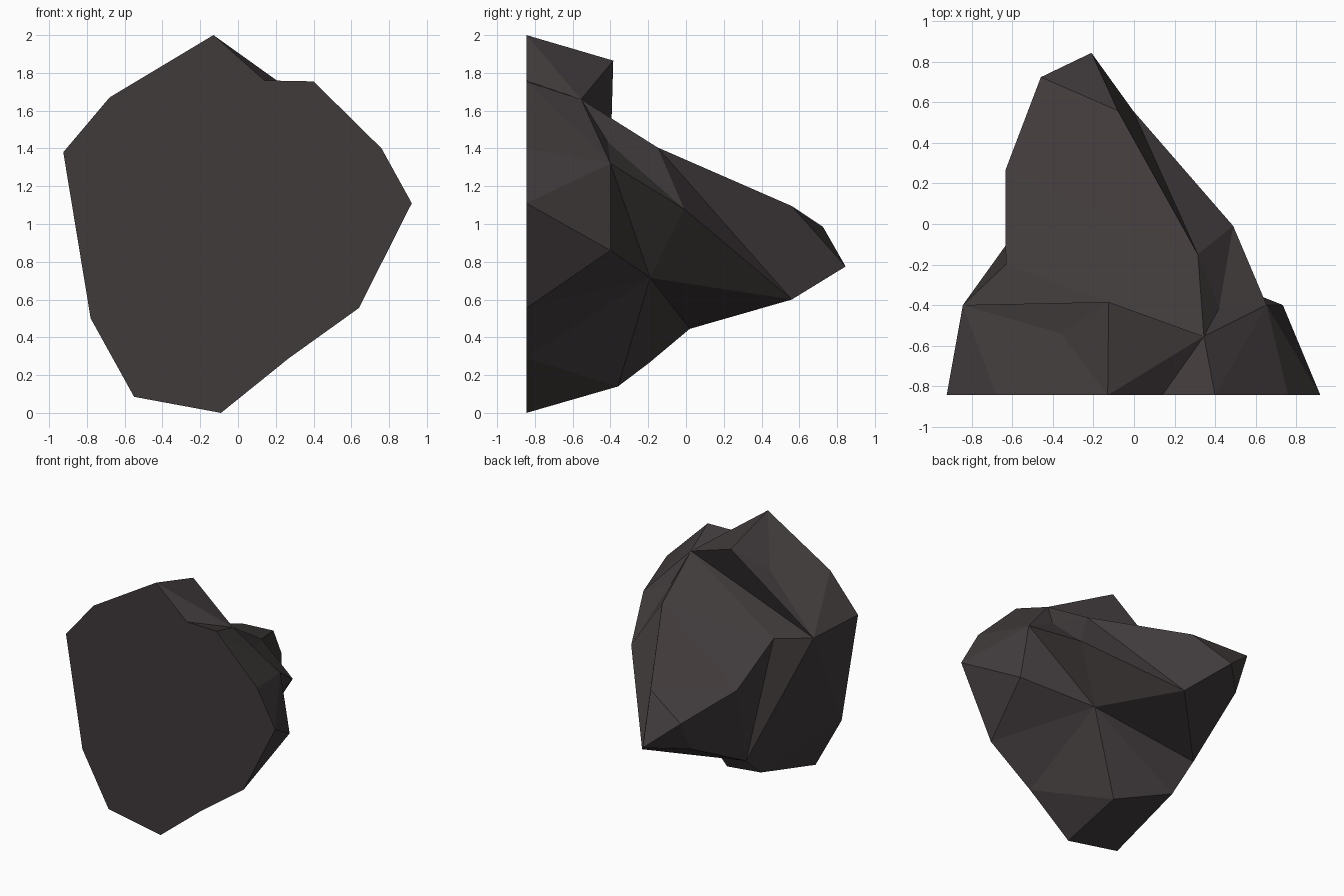
import bpy, bmesh

if "Cube" in bpy.data.objects:
    bpy.data.objects.remove(bpy.data.objects["Cube"])

# Outline of the flat cut face (x, z), clockwise from the top; named a..l
FRONT_Y = -0.845
outline = [(-.13, 2), (.14, 1.76), (.40, 1.755), (.76, 1.40), (.92, 1.11), (.64, .555),
           (.27, .29), (-.09, 0), (-.55, .085), (-.78, .5), (-.925, 1.38), (-.68, 1.67)]

# Main corners of the rough rock behind the cut face
corners = {
    'A': (-.125, -.385, 1.865), 'B': (.345, -.555, 1.66), 'V': (-.36, -.54, 1.705),
    'F': (-.845, -.4, 1.343), 'K': (-.633, -.2, 1.36), 'J': (-.635, .265, 1.125),
    'I': (-.46, .725, .985), 'H': (-.21, .845, .775), 'M': (-.08, .56, 1.095),
    'N': (.315, -.15, 1.405), 'G': (.42, -.415, 1.435), 'C': (.655, -.4, 1.32),
    'D': (.735, -.4, .86), 'O': (.49, -.01, 1.08), 'E': (.21, -.19, .715),
    'P': (-.005, .56, .6), 'Q': (-.11, -.36, .14), 'T': (-.524, -.195, .265),
    'S': (-.543, .02, .445), 'U': (-.46, .593, .735),
}

bm = bmesh.new()
v = {n: bm.verts.new(co) for n, co in corners.items()}
for n, (x, z) in zip("abcdefghijkl", outline):
    v[n] = bm.verts.new((x, FRONT_Y, z))


def fan(centre, ring):
    """Triangles from one corner across a run of neighbours."""
    for p, q in zip(ring, ring[1:]):
        bm.faces.new((v[centre], v[p], v[q]))


# Flat cut face
bm.faces.new([v[n] for n in "abcdefghijkl"])
# Crown and left shoulder
fan('V', "AFlaA")
fan('F', "lkjTSK")
fan('F', "ABK")
fan('B', "AabcCGNK")
# Right side
fan('C', "cdeDEOG")
fan('D', "ef")
# Underside
fan('E', "DfgQTSPO")
fan('Q', "ghiT")
fan('T', "ij")
# Sloping top and rear point
fan('N', "KJMPOG")
fan('M', "JIHP")
fan('S', "KJUP")
fan('U', "JIHP")
bmesh.ops.recalc_face_normals(bm, faces=bm.faces)

mesh = bpy.data.meshes.new("rock")
bm.to_mesh(mesh)
bm.free()

# Single dark stone colour
stone = bpy.data.materials.new("dark stone")
stone.diffuse_color = (.052, .043, .044, 1)
stone.use_nodes = True
stone.node_tree.nodes["Principled BSDF"].inputs["Base Color"].default_value = stone.diffuse_color
mesh.materials.append(stone)
rock = bpy.data.objects.new("rock", mesh)
bpy.context.collection.objects.link(rock)
